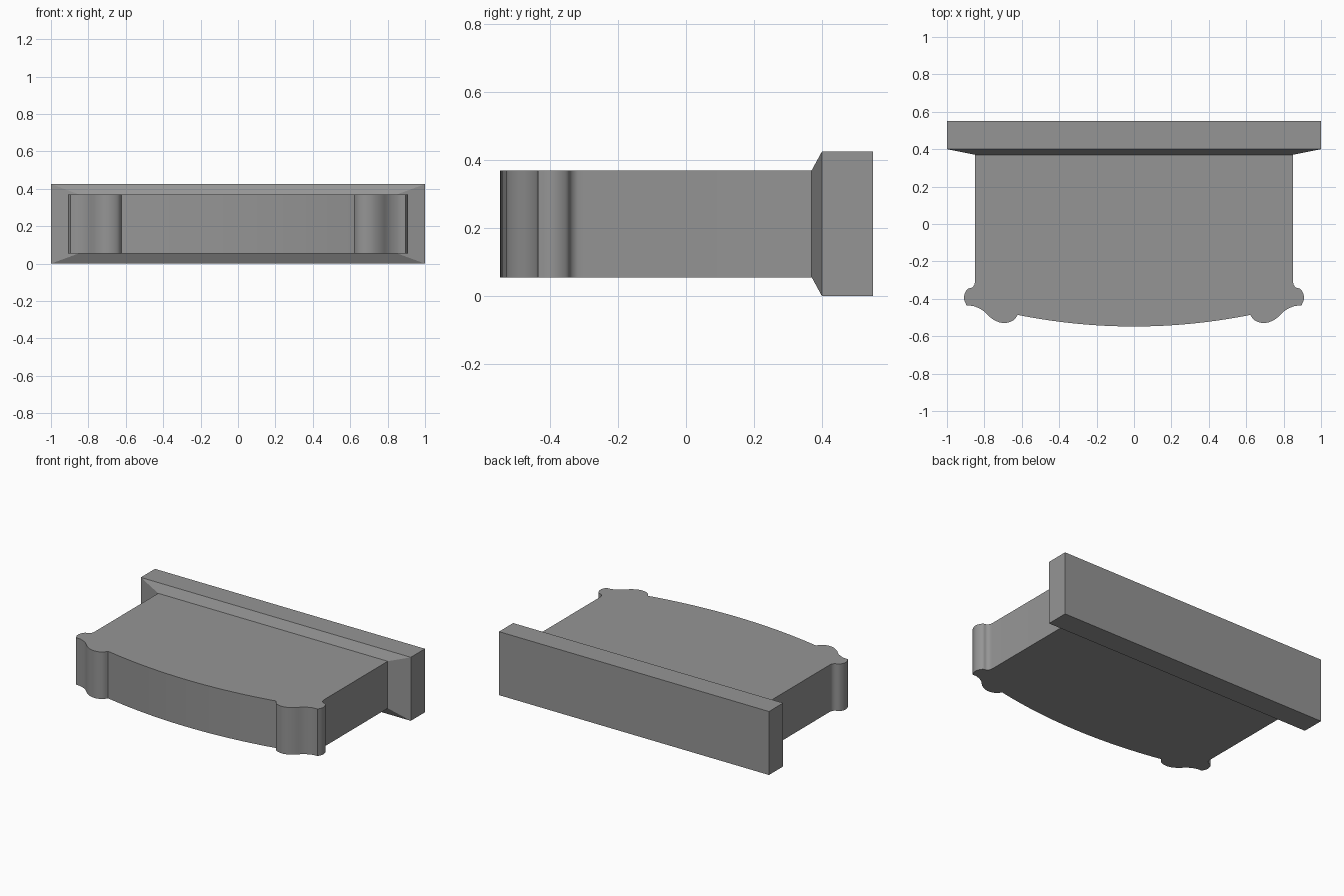
import bpy, bmesh, math
from mathutils import Vector

if "Cube" in bpy.data.objects:
    bpy.data.objects.remove(bpy.data.objects["Cube"])

grey = bpy.data.materials.new("plain grey")
grey.diffuse_color = (0.3, 0.3, 0.3, 1)
grey.use_nodes = True
grey.node_tree.nodes["Principled BSDF"].inputs["Base Color"].default_value = grey.diffuse_color

Z0, Z1, TOP = 0.055, 0.37, 0.425
JOINT_X, JOINT_Y = 0.85, 0.37


def finish(name, bm):
    bmesh.ops.recalc_face_normals(bm, faces=bm.faces)
    me = bpy.data.meshes.new(name)
    bm.to_mesh(me)
    bm.free()
    me.materials.append(grey)
    ob = bpy.data.objects.new(name, me)
    bpy.context.collection.objects.link(ob)
    return ob


def spline(pts, n=4):
    """Smooth curve through the points (Catmull-Rom), last point left out."""
    p = [Vector(q) for q in pts]
    p = [2 * p[0] - p[1]] + p + [2 * p[-1] - p[-2]]
    out = []
    for a, b, c, d in zip(p, p[1:], p[2:], p[3:]):
        for i in range(n):
            t = i / n
            out.append(0.5 * (2 * b + (c - a) * t + (2 * a - 5 * b + 4 * c - d) * t * t
                              + (3 * b - a - 3 * c + d) * t ** 3))
    return out


# Back plate with a sloped front rim that narrows to the body
bm = bmesh.new()
loops = []
for y, x, lo, hi in ((0.55, 1, 0, TOP), (0.40, 1, 0, TOP), (JOINT_Y, JOINT_X, Z0, Z1)):
    loops.append([bm.verts.new(c) for c in ((-x, y, lo), (x, y, lo), (x, y, hi), (-x, y, hi))])
bm.faces.new(loops[0])
for a, b in zip(loops, loops[1:]):
    for i in range(4):
        j = (i + 1) % 4
        bm.faces.new((a[i], a[j], b[j], b[i]))
finish("back_plate", bm)

# Body outline, right half: side, outer lobe, hollow, inner lobe, bowed front
lobe = spline([(0.85, -0.305), (0.854, -0.325), (0.867, -0.340), (0.890, -0.348),
               (0.906, -0.375), (0.908, -0.405), (0.895, -0.436)])
scroll = spline([(0.895, -0.436), (0.855, -0.440), (0.807, -0.463), (0.765, -0.502),
                 (0.722, -0.525), (0.68, -0.528), (0.642, -0.513), (0.622, -0.486)])
bow = [(0.622 * (1 - i / 12), -0.548 + 0.062 * (1 - i / 12) ** 2) for i in range(13)]
half = [Vector((JOINT_X, JOINT_Y))] + lobe + scroll + [Vector(q) for q in bow]
outline = half + [Vector((-q.x, q.y)) for q in reversed(half[:-1])]

# Extruded body, left open where it meets the plate
bm = bmesh.new()
low = [bm.verts.new((q.x, q.y, Z0)) for q in outline]
high = [bm.verts.new((q.x, q.y, Z1)) for q in outline]
bm.faces.new(low)
bm.faces.new(high)
for i in range(len(outline) - 1):
    bm.faces.new((low[i], low[i + 1], high[i + 1], high[i]))
body = finish("body", bm)
bpy.context.view_layer.objects.active = body
body.select_set(True)
bpy.ops.object.shade_smooth_by_angle(angle=math.radians(35))
